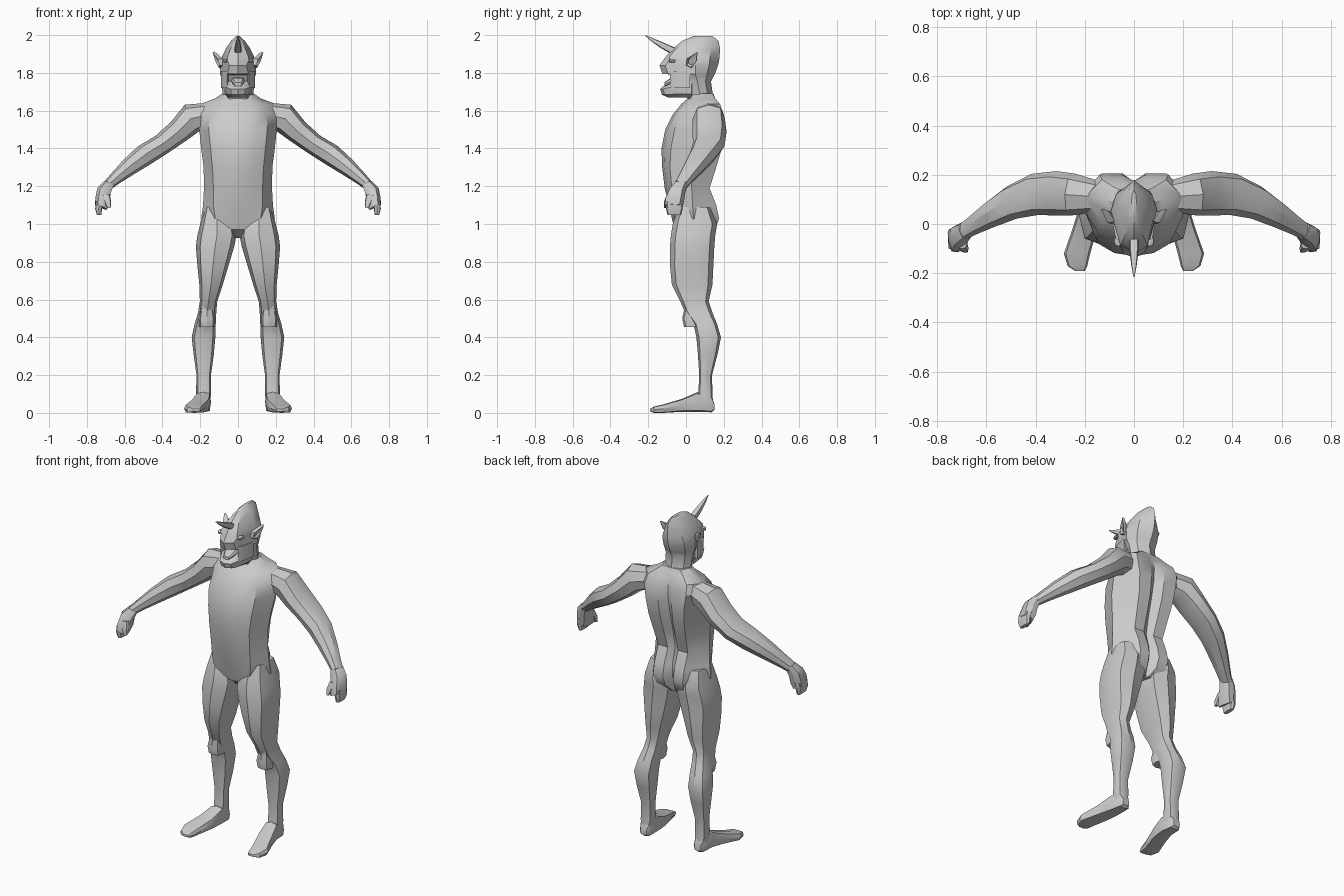
import bpy, bmesh, math
from mathutils import Vector

skin = bpy.data.materials.new("grey_skin")
skin.diffuse_color = (0.6, 0.6, 0.6, 1)


def loft(name, rings, mirror=False, angle=32):
    """Skin a list of equal-length point rings and cap both ends."""
    bm = bmesh.new()
    loops = [[bm.verts.new(p) for p in r] for r in rings]
    n = len(rings[0])
    for a, b in zip(loops, loops[1:]):
        for i in range(n):
            j = (i + 1) % n
            bm.faces.new((a[i], a[j], b[j], b[i]))
    bm.faces.new(loops[0][::-1])
    bm.faces.new(loops[-1])
    bmesh.ops.remove_doubles(bm, verts=bm.verts, dist=0.0005)
    bmesh.ops.recalc_face_normals(bm, faces=bm.faces)
    me = bpy.data.meshes.new(name)
    bm.to_mesh(me)
    bm.free()
    me.materials.append(skin)
    ob = bpy.data.objects.new(name, me)
    bpy.context.collection.objects.link(ob)
    if mirror:
        ob.modifiers.new("mirror", 'MIRROR')
    bpy.ops.object.select_all(action='DESELECT')
    ob.select_set(True)
    bpy.context.view_layer.objects.active = ob
    bpy.ops.object.shade_smooth_by_angle(angle=math.radians(angle))
    return ob


def both_sides(half):
    """Complete a half ring that starts and ends on the centre plane."""
    return half + [(-x, y, z) for x, y, z in half[-2:0:-1]]


def octagon(c, u, v, k=0.78):
    c, u, v = Vector(c), Vector(u), Vector(v)
    s = [(1, 0), (k, k), (0, 1), (-k, k), (-1, 0), (-k, -k), (0, -1), (k, -k)]
    return [c + u * a + v * b for a, b in s]


# Torso: z, front y, front width, front corner y, side width, side y, back width, back y, spine y
torso = [
    (0.925, 0.00, 0.02, 0.00, 0.05, 0.05, 0.03, 0.11, 0.10),
    (0.97, -0.06, 0.07, -0.05, 0.17, 0.04, 0.09, 0.155, 0.11),
    (1.03, -0.075, 0.12, -0.06, 0.195, 0.04, 0.10, 0.175, 0.13),
    (1.10, -0.09, 0.13, -0.065, 0.185, 0.035, 0.10, 0.16, 0.13),
    (1.19, -0.113, 0.13, -0.075, 0.18, 0.03, 0.10, 0.125, 0.105),
    (1.30, -0.126, 0.135, -0.085, 0.182, 0.03, 0.11, 0.16, 0.125),
    (1.40, -0.13, 0.145, -0.08, 0.195, 0.04, 0.12, 0.19, 0.15),
    (1.50, -0.11, 0.155, -0.06, 0.205, 0.07, 0.13, 0.205, 0.17),
    (1.58, -0.07, 0.15, -0.03, 0.23, 0.10, 0.14, 0.20, 0.175),
    (1.635, -0.025, 0.13, 0.01, 0.20, 0.11, 0.13, 0.18, 0.165),
    (1.665, 0.01, 0.08, 0.03, 0.12, 0.10, 0.09, 0.155, 0.155),
    (1.69, 0.02, 0.06, 0.04, 0.085, 0.09, 0.06, 0.14, 0.145)]
loft("torso", [both_sides([(0, yf, z), (wf * 0.55, yf + 0.012, z), (wf, yc, z), (ws, ys, z),
                           (wb, yb, z), (wb * 0.35, yb, z), (0, sp, z)])
               for z, yf, wf, yc, ws, ys, wb, yb, sp in torso])

# Legs: z, inner x, outer x, front y, back y
leg = [
    (1.09, 0.06, 0.175, -0.04, 0.13), (1.00, 0.02, 0.20, -0.07, 0.165),
    (0.94, 0.008, 0.215, -0.08, 0.155), (0.88, 0.02, 0.223, -0.085, 0.15),
    (0.78, 0.05, 0.215, -0.085, 0.145), (0.68, 0.08, 0.205, -0.075, 0.14),
    (0.59, 0.11, 0.202, -0.03, 0.12), (0.53, 0.115, 0.212, -0.005, 0.14),
    (0.47, 0.118, 0.23, 0.04, 0.165), (0.40, 0.12, 0.245, 0.055, 0.185),
    (0.31, 0.128, 0.235, 0.063, 0.167), (0.20, 0.143, 0.22, 0.07, 0.138),
    (0.10, 0.143, 0.222, 0.065, 0.14), (0.03, 0.15, 0.215, 0.05, 0.145)]
loft("leg", [octagon(((a + b) / 2, (f + k) / 2, z), ((b - a) / 2, 0, 0), (0, (k - f) / 2, 0))
             for z, a, b, f, k in leg], True)

# Kneecap with a flat ledge below
loft("kneecap", [octagon((0.165, y, z), (w, 0, 0), (0, d, 0))
                 for z, y, w, d in [(0.455, 0.035, 0.04, 0.045), (0.50, 0.025, 0.043, 0.045),
                                    (0.545, 0.03, 0.035, 0.04), (0.60, 0.02, 0.03, 0.045)]], True)

# Feet: y, inner x, outer x, bottom z, top z
foot = [
    (0.15, 0.16, 0.205, 0.015, 0.05), (0.135, 0.15, 0.215, 0.003, 0.085),
    (0.06, 0.143, 0.225, 0.006, 0.11), (-0.02, 0.15, 0.25, 0.006, 0.075),
    (-0.12, 0.178, 0.285, 0.0, 0.045), (-0.17, 0.19, 0.27, 0.0, 0.033),
    (-0.19, 0.20, 0.24, 0.008, 0.022)]
loft("foot", [octagon(((a + b) / 2, y, (lo + hi) / 2), ((b - a) / 2, 0, 0),
                      (0, 0, (hi - lo) / 2), 0.85) for y, a, b, lo, hi in foot], True)

# Arms: centre, thickness seen from the front, depth
arm = [
    ((0.13, 0.11, 1.585), 0.06, 0.06), ((0.245, 0.12, 1.56), 0.08, 0.085),
    ((0.315, 0.125, 1.49), 0.064, 0.09), ((0.405, 0.12, 1.42), 0.056, 0.085),
    ((0.495, 0.088, 1.365), 0.058, 0.07), ((0.58, 0.04, 1.30), 0.047, 0.055),
    ((0.645, 0.0, 1.245), 0.035, 0.042), ((0.69, -0.028, 1.205), 0.027, 0.036)]
rings = []
for i, (c, t, d) in enumerate(arm):
    p, q = Vector(arm[max(i - 1, 0)][0]), Vector(arm[min(i + 1, len(arm) - 1)][0])
    along = (q - p).normalized()
    up = along.cross(Vector((0, 1, 0))).normalized()
    rings.append(octagon(c, up * t, along.cross(up) * d, 0.74))
loft("arm", rings, True)

# Hand, curled fingers and thumb
loft("hand", [octagon(c, (a, -0.25 * a, a * 0.5), (0.01, b, 0), 0.8)
              for c, a, b in [((0.685, -0.025, 1.215), 0.024, 0.034),
                              ((0.71, -0.045, 1.175), 0.034, 0.042),
                              ((0.718, -0.06, 1.125), 0.036, 0.05),
                              ((0.725, -0.067, 1.09), 0.03, 0.048)]], True)
loft("fingers", [octagon(c, (a, 0, 0), (0, b, 0), 0.85)
                 for c, a, b in [((0.73, -0.06, 1.12), 0.024, 0.045),
                                 ((0.738, -0.062, 1.08), 0.018, 0.044),
                                 ((0.735, -0.062, 1.048), 0.012, 0.036)]], True)
loft("thumb", [octagon(c, (a, 0, 0), (0, a, 0))
               for c, a in [((0.70, -0.08, 1.16), 0.02), ((0.69, -0.098, 1.12), 0.018),
                            ((0.683, -0.108, 1.085), 0.009)]], True)

# Head and neck: z, front y, front width, front corner y, side width, side y, back y
head = [
    (1.62, 0.02, 0.05, 0.03, 0.08, 0.08, 0.15), (1.70, 0.0, 0.05, 0.01, 0.083, 0.07, 0.14),
    (1.755, -0.04, 0.055, -0.035, 0.085, 0.06, 0.132), (1.79, -0.06, 0.06, -0.055, 0.093, 0.05, 0.15),
    (1.795, -0.125, 0.055, -0.095, 0.095, 0.05, 0.153), (1.84, -0.14, 0.045, -0.11, 0.097, 0.05, 0.17),
    (1.862, -0.125, 0.055, -0.085, 0.095, 0.05, 0.175), (1.885, -0.108, 0.055, -0.088, 0.085, 0.05, 0.178),
    (1.93, -0.07, 0.038, -0.05, 0.064, 0.055, 0.18), (1.97, -0.02, 0.02, 0.0, 0.036, 0.07, 0.172),
    (1.995, 0.04, 0.004, 0.05, 0.01, 0.09, 0.14)]
loft("head", [both_sides([(0, yf, z), (wf, yc, z), (ws, ys, z),
                          (ws * 0.75, ys * 0.4 + yb * 0.6, z), (0, yb, z)])
              for z, yf, wf, yc, ws, ys, yb in head])

# Lower jaw, sloping down from the mouth corners
loft("jaw", [both_sides([(0, yf, z), (w * 0.6, yf + 0.015, z), (w, yf + 0.06, z + r),
                         (w + 0.012, 0.03, z + 2 * r), (0, 0.04, z + 2 * r)])
             for z, yf, w, r in [(1.67, -0.095, 0.04, 0.0), (1.685, -0.128, 0.058, 0.002),
                                 (1.715, -0.137, 0.064, 0.01), (1.73, -0.122, 0.06, 0.025)]])
# Cheek flaps joining the lip to the jaw
loft("cheek", [[(0.058, -0.085, z), (0.074, -0.06, z), (0.09, 0.02, z), (0.06, 0.02, z), (0.05, -0.05, z)]
               for z in (1.72, 1.76, 1.81)], True)
# Tongue
loft("tongue", [octagon((0, y, z), (w, 0, 0), (0, 0, t))
                for y, z, w, t in [(-0.02, 1.76, 0.035, 0.02), (-0.08, 1.755, 0.035, 0.018),
                                   (-0.115, 1.74, 0.02, 0.01)]])

# Horn sweeping forward and up
loft("horn", [octagon((0, y, z), (w, 0, 0), (0, 0.5 * w, 0.85 * w))
              for y, z, w in [(-0.04, 1.905, 0.02), (-0.085, 1.925, 0.019), (-0.13, 1.948, 0.016),
                              (-0.175, 1.973, 0.010), (-0.214, 1.997, 0.002)]])

# Pointed ears with a thin outer rim
ear = [(0.0, 1.84), (0.005, 1.875), (0.03, 1.892), (0.062, 1.912), (0.056, 1.865), (0.03, 1.825)]
loft("ear", [[(x + (y - 0.03) * 0.3 + (z - 1.86) * 0.25, 0.03 + (y - 0.03) * s, 1.865 + (z - 1.865) * s)
              for y, z in ear] for x, s in [(0.082, 0.7), (0.103, 1.0), (0.112, 0.92), (0.102, 0.6)]], True)

# Eyes set beneath the brow
loft("eye", [octagon((0.068, y, 1.865), (w, 0.4 * w, 0), (0, 0, w * 0.7))
             for y, w in [(-0.06, 0.014), (-0.082, 0.014), (-0.09, 0.007)]], True)
